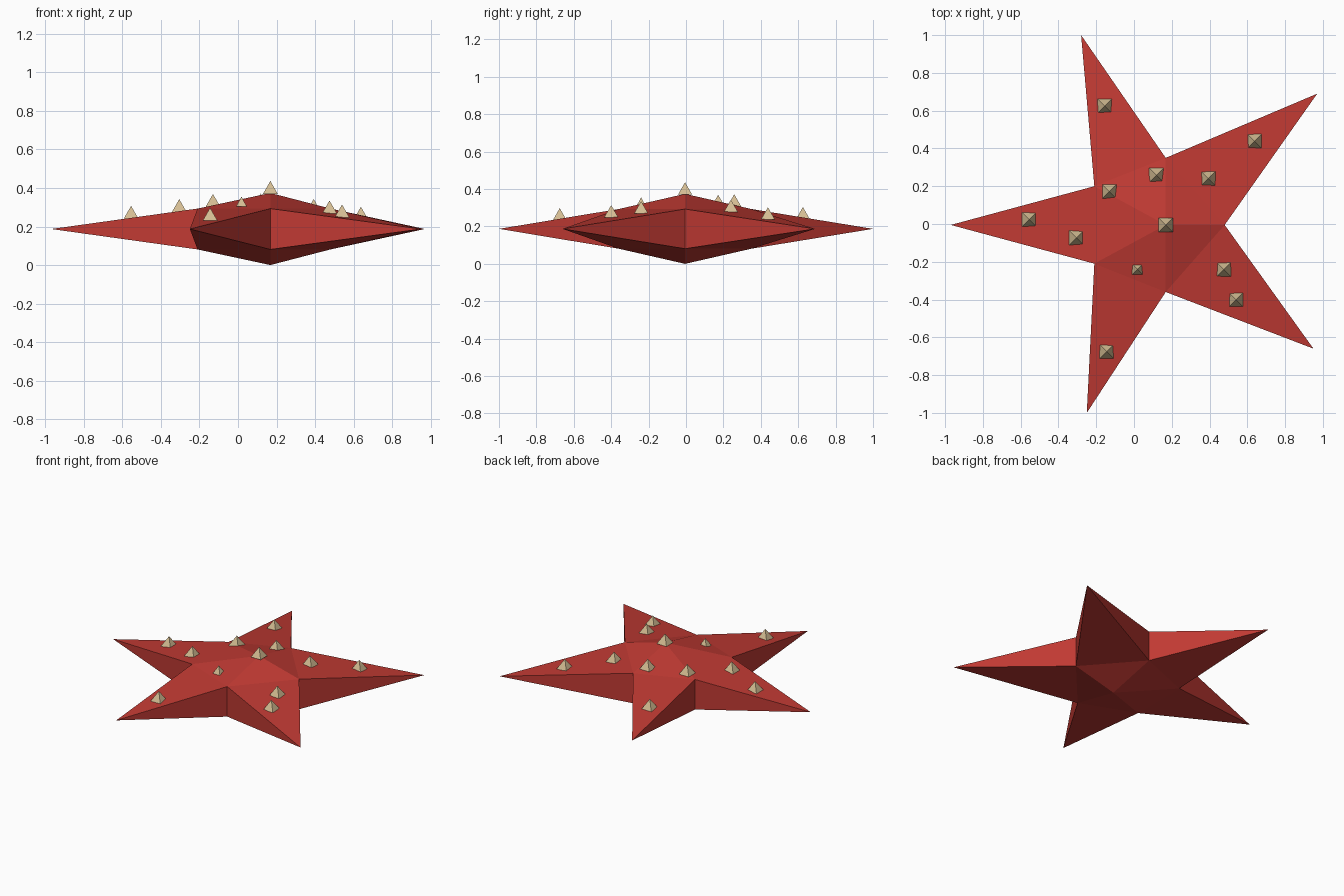
import bpy, bmesh
from mathutils import Vector
from mathutils.bvhtree import BVHTree

if "Cube" in bpy.data.objects:
    bpy.data.objects.remove(bpy.data.objects["Cube"])


def material(name, rgb):
    m = bpy.data.materials.new(name)
    m.diffuse_color = (*rgb, 1)
    m.use_nodes = True
    m.node_tree.nodes["Principled BSDF"].inputs["Base Color"].default_value = m.diffuse_color
    return m


def make_object(name, bm, mat):
    mesh = bpy.data.meshes.new(name)
    bm.to_mesh(mesh)
    mesh.materials.append(mat)
    ob = bpy.data.objects.new(name, mesh)
    bpy.context.collection.objects.link(ob)
    return ob


red = material("star red", (0.53, 0.042, 0.033))
sand = material("sand", (0.66, 0.51, 0.29))

# Star body: arm tips and the notch that follows each one, counter-clockwise
TIPS = [(-0.97, -0.005), (-0.25, -1.0), (0.95, -0.66), (0.97, 0.69), (-0.28, 1.0)]
NOTCHES = [(-0.21, -0.21), (0.168, -0.36), (0.48, -0.005), (0.168, 0.35), (-0.21, 0.20)]
MID, NOTCH_HALF, HALF = 0.187, 0.106, 0.187

bm = bmesh.new()
tips = [bm.verts.new((x, y, MID)) for x, y in TIPS]
upper = [bm.verts.new((x, y, MID + NOTCH_HALF)) for x, y in NOTCHES]
lower = [bm.verts.new((x, y, MID - NOTCH_HALF)) for x, y in NOTCHES]
peak = bm.verts.new((0.168, -0.005, MID + HALF))
base = bm.verts.new((0.168, -0.005, MID - HALF))
for i in range(5):
    j = (i + 1) % 5
    bm.faces.new((upper[i - 1], tips[i], upper[i]))       # arm top
    bm.faces.new((lower[i], tips[i], lower[i - 1]))       # arm underside
    bm.faces.new((peak, upper[i - 1], upper[i]))          # centre top
    bm.faces.new((base, lower[i], lower[i - 1]))          # centre underside
    bm.faces.new((tips[i], lower[i], upper[i]))           # arm sides
    bm.faces.new((lower[i], tips[j], upper[i]))
bmesh.ops.recalc_face_normals(bm, faces=bm.faces)
tree = BVHTree.FromBMesh(bm)
make_object("star_body", bm, red)
bm.free()

# Spikes: small square pyramids resting on the top surface
SPIKES = [(-0.155, 0.625), (0.638, 0.438), (0.118, 0.258), (0.393, 0.24),
          (-0.13, 0.172), (-0.555, 0.024), (0.168, -0.005), (-0.305, -0.073),
          (0.018, -0.24), (0.475, -0.24), (0.54, -0.40), (-0.145, -0.675)]
for n, (x, y) in enumerate(SPIKES):
    small = n == 8
    h, height = (0.028, 0.052) if small else (0.038, 0.066)
    z = tree.ray_cast(Vector((x, y, 2)), Vector((0, 0, -1)))[0].z - 0.004
    bm = bmesh.new()
    ring = [bm.verts.new((x + a * h, y + b * h, z))
            for a, b in ((-1, -1), (1, -1), (1, 1), (-1, 1))]
    apex = bm.verts.new((x, y, z + height))
    bm.faces.new(ring[::-1])
    for i in range(4):
        bm.faces.new((ring[i], ring[(i + 1) % 4], apex))
    make_object(f"spike_{n + 1}", bm, sand)
    bm.free()
